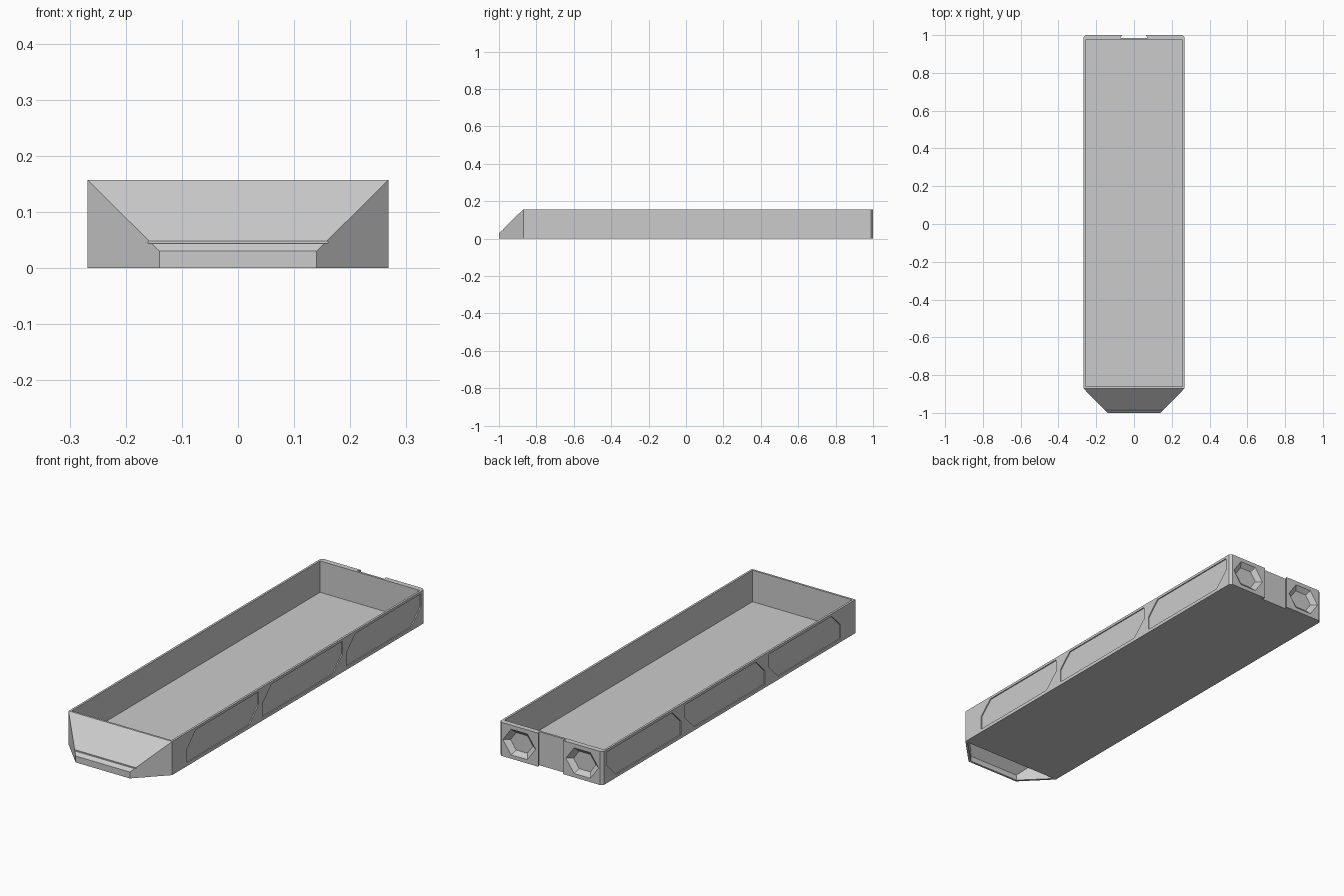
import bpy, bmesh
from math import radians

if "Cube" in bpy.data.objects:
    bpy.data.objects.remove(bpy.data.objects["Cube"])

W, H, FRONT, BACK = 0.268, 0.157, -0.87, 1.0


def hull(name, pts):
    """Convex solid spanned by a few corner points."""
    bm = bmesh.new()
    for p in pts:
        bm.verts.new(p)
    bmesh.ops.convex_hull(bm, input=bm.verts)
    bmesh.ops.dissolve_limit(bm, angle_limit=radians(0.5), verts=bm.verts, edges=bm.edges)
    bmesh.ops.recalc_face_normals(bm, faces=bm.faces)
    me = bpy.data.meshes.new(name)
    bm.to_mesh(me)
    bm.free()
    ob = bpy.data.objects.new(name, me)
    bpy.context.collection.objects.link(ob)
    return ob


def cut(target, pts):
    """Subtract a convex solid from the target."""
    cutter = hull("cutter", pts)
    cutter.hide_render = True
    mod = target.modifiers.new("cut", 'BOOLEAN')
    mod.operation, mod.solver, mod.object = 'DIFFERENCE', 'EXACT', cutter
    bpy.context.view_layer.objects.active = target
    bpy.ops.object.modifier_apply(modifier=mod.name)
    bpy.data.objects.remove(cutter)


# tray body with chamfered rear corners and a tapered nose
c = 0.012
body = []
for s in (-1, 1):
    for z in (0, H):
        body += [(s * W, FRONT, z), (s * W, BACK - c, z), (s * (W - c), BACK, z)]
    body += [(s * 0.14, -1, 0), (s * 0.14, -1, 0.03)]
tray = hull("tray", body)

# open interior
cut(tray, [(s * (W - 0.01), y, z) for s in (-1, 1)
           for y in (FRONT + 0.01, 0.975) for z in (0.01, 0.3)])

# hollow underside of the nose
nose = []
for s in (-1, 1):
    nose += [(s * 0.254, FRONT, -0.02), (s * 0.254, FRONT, 0.143),
             (s * 0.134, -0.99, -0.02), (s * 0.134, -0.99, 0.026)]
cut(tray, nose)

# thin groove across the nose slope
cut(tray, [(s * 0.3, y, z) for s in (-1, 1) for y in (-1.1, -0.979) for z in (0.044, 0.048)])

# recessed side panels with two clipped corners
for y0, y1 in ((-0.76, -0.23), (-0.20, 0.39), (0.42, 0.97)):
    outline = [(y0, 0.016), (y0, 0.08), (y0 + 0.065, 0.145),
               (y1, 0.145), (y1, 0.085), (y1 - 0.07, 0.016)]
    for s in (-1, 1):
        cut(tray, [(s * x, y, z) for x in (W - 0.005, W + 0.05) for y, z in outline])

# funnel-shaped hexagonal exhaust recesses in the rear
hexagon = [(-1, 0), (-0.5, 1), (0.5, 1), (1, 0), (0.5, -1), (-0.5, -1)]
for s in (-1, 1):
    pts = []
    for y, a, b in ((BACK + 0.001, 0.086, 0.061), (BACK - 0.019, 0.058, 0.041)):
        pts += [(s * 0.163 + a * u, y, 0.078 + b * v) for u, v in hexagon]
    cut(tray, pts)

# dovetail coupling slot in the rear
cut(tray, [(s * x, y, z) for s in (-1, 1) for z in (-0.1, 0.3)
           for x, y in ((0.062, BACK + 0.002), (0.071, BACK - 0.015))])
